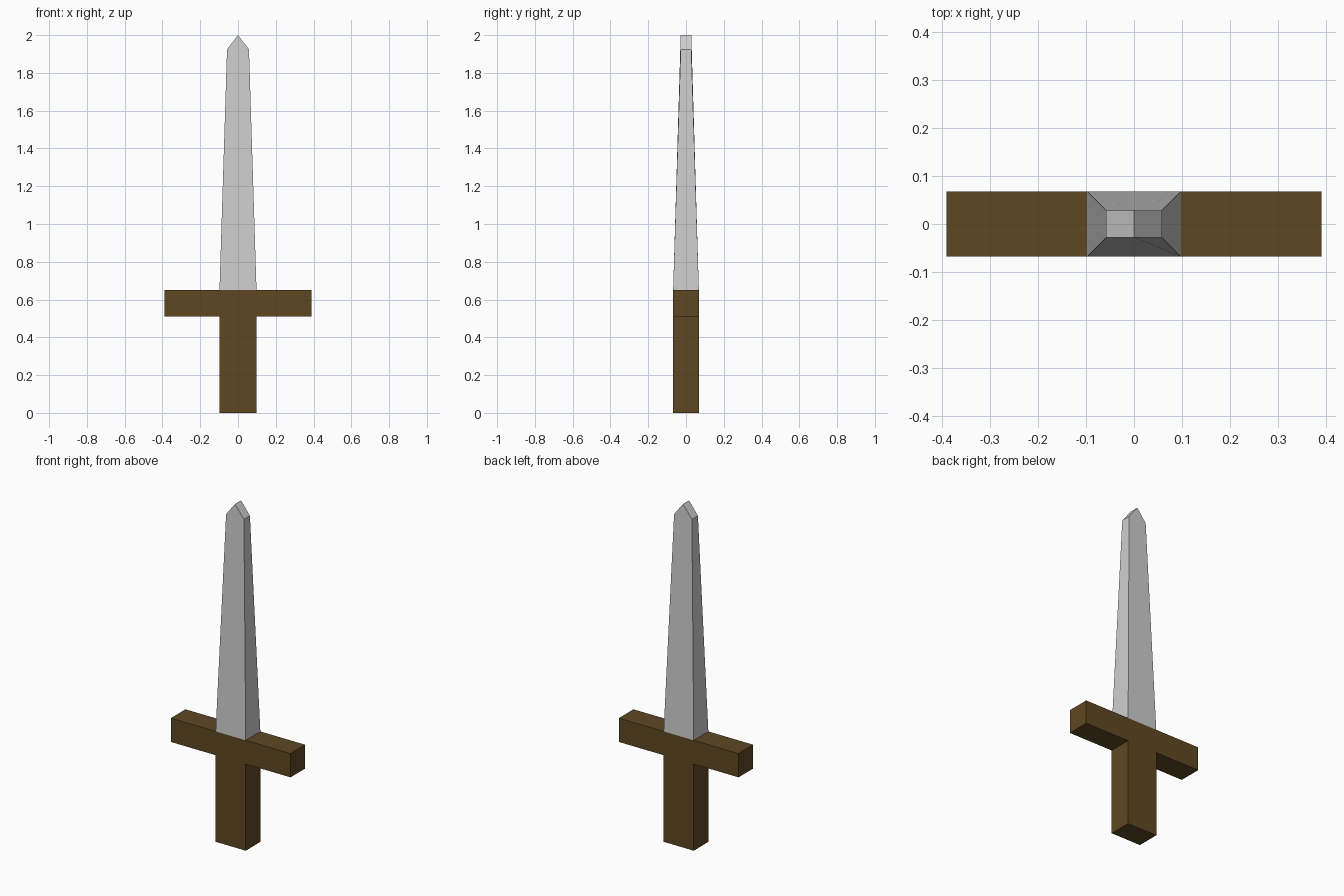
import bpy
import bmesh

cube = bpy.data.objects.get("Cube")
if cube:
    bpy.data.objects.remove(cube, do_unlink=True)


def make_material(name, color):
    mat = bpy.data.materials.new(name)
    mat.use_nodes = True
    mat.diffuse_color = color
    mat.node_tree.nodes["Principled BSDF"].inputs["Base Color"].default_value = color
    return mat


def prism(name, outline, depths, mat):
    """Solid between mirrored front and back outlines; depths give half thickness per point."""
    bm = bmesh.new()
    front = [bm.verts.new((x, -d, z)) for (x, z), d in zip(outline, depths)]
    back = [bm.verts.new((x, d, z)) for (x, z), d in zip(outline, depths)]
    bm.faces.new(front)
    bm.faces.new(back[::-1])
    n = len(outline)
    for i in range(n):
        j = (i + 1) % n
        bm.faces.new((front[j], front[i], back[i], back[j]))
    bmesh.ops.recalc_face_normals(bm, faces=bm.faces)
    mesh = bpy.data.meshes.new(name)
    bm.to_mesh(mesh)
    bm.free()
    mesh.materials.append(mat)
    obj = bpy.data.objects.new(name, mesh)
    bpy.context.collection.objects.link(obj)
    return obj


wood = make_material("dark brown wood", (0.112, 0.064, 0.016, 1))
steel = make_material("pale grey steel", (0.62, 0.62, 0.62, 1))

W, D = 0.098, 0.068         # half width and half thickness of the grip
TIP_W, TIP_D = 0.058, 0.028  # the same at the blade shoulders
GUARD_W, GUARD_LOW, GUARD_TOP = 0.39, 0.51, 0.65

# Grip and crossguard as one T-shaped piece of wood
prism("hilt", [(-W, 0), (W, 0), (W, GUARD_LOW), (GUARD_W, GUARD_LOW),
               (GUARD_W, GUARD_TOP), (-GUARD_W, GUARD_TOP),
               (-GUARD_W, GUARD_LOW), (-W, GUARD_LOW)], [D] * 8, wood)

# Tapered blade ending in a chisel ridge
prism("blade", [(-W, GUARD_TOP), (W, GUARD_TOP), (TIP_W, 1.925), (0, 2), (-TIP_W, 1.925)],
      [D, D, TIP_D, TIP_D, TIP_D], steel)
